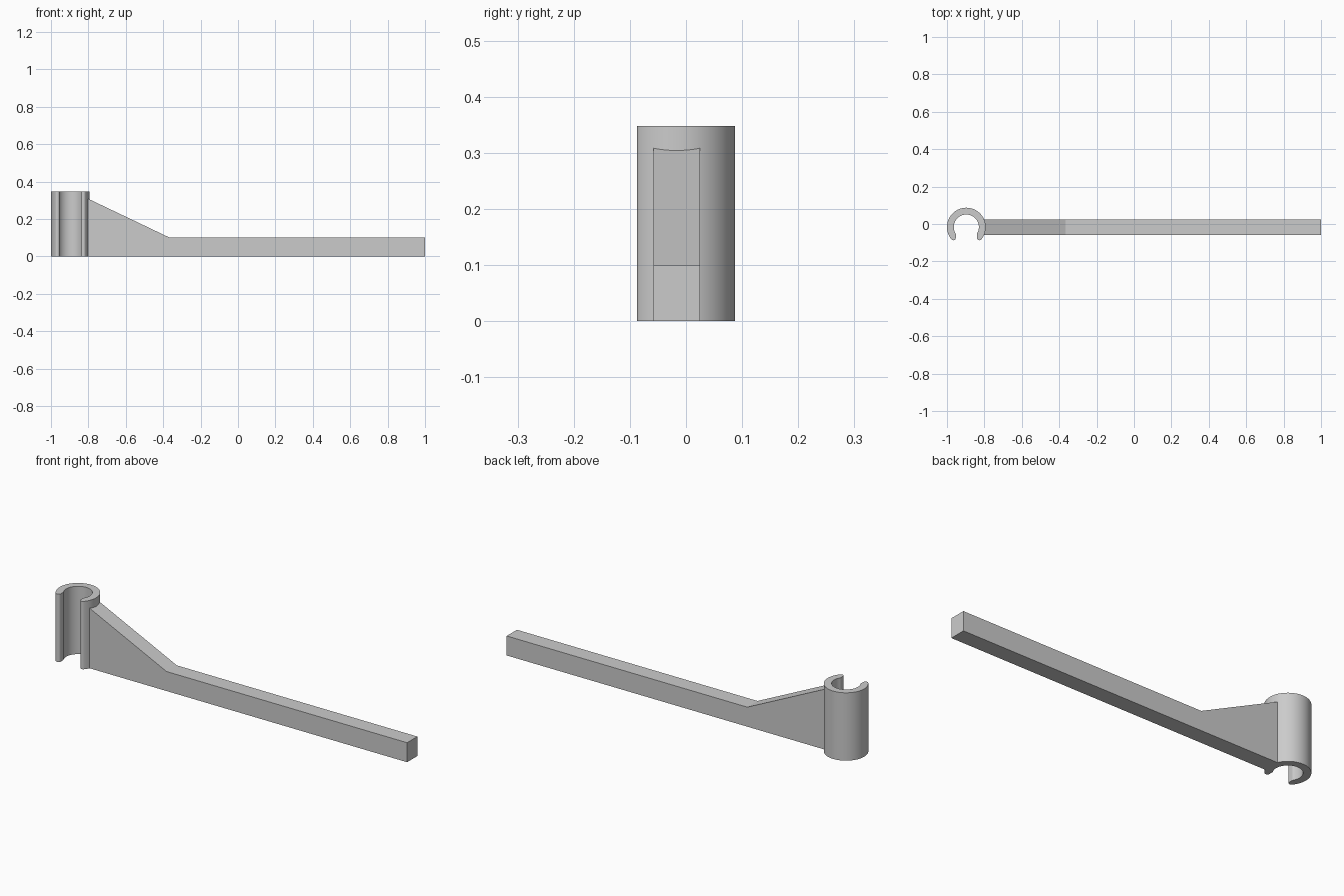
import bpy, bmesh, math
from mathutils import Vector

if "Cube" in bpy.data.objects:
    bpy.data.objects.remove(bpy.data.objects["Cube"])

grey = bpy.data.materials.new("plain grey")
grey.diffuse_color = (0.6, 0.6, 0.6, 1)
grey.use_nodes = True
grey.node_tree.nodes["Principled BSDF"].inputs["Base Color"].default_value = grey.diffuse_color


def extrude_outline(name, pts, offset):
    """Solid made by sweeping a closed planar outline along an offset."""
    bm = bmesh.new()
    face = bm.faces.new([bm.verts.new(p) for p in pts])
    ext = bmesh.ops.extrude_face_region(bm, geom=[face])
    moved = [g for g in ext["geom"] if isinstance(g, bmesh.types.BMVert)]
    bmesh.ops.translate(bm, verts=moved, vec=Vector(offset))
    bmesh.ops.recalc_face_normals(bm, faces=bm.faces)
    mesh = bpy.data.meshes.new(name)
    bm.to_mesh(mesh)
    bm.free()
    mesh.materials.append(grey)
    obj = bpy.data.objects.new(name, mesh)
    bpy.context.collection.objects.link(obj)
    bpy.context.view_layer.objects.active = obj
    obj.select_set(True)
    bpy.ops.object.shade_smooth_by_angle(angle=math.radians(25))
    obj.select_set(False)
    return obj


def arc(cx, cy, r, a0, a1, n):
    return [(cx + r * math.cos(a0 + (a1 - a0) * i / n),
             cy + r * math.sin(a0 + (a1 - a0) * i / n)) for i in range(n + 1)]


# Open clip ring: outer arc, rounded lips, straight mouth edges, inner arc
CX, CY, R_OUT, R_IN, HEIGHT = -0.8965, -0.0165, 0.1035, 0.067, 0.348
MOUTH, LIP = 0.0565, 0.01326
lx, ly = MOUTH + LIP, -0.0572
lip_angle = math.atan2(ly, lx)
in_angle = -math.acos(MOUTH / R_IN)
half = arc(0, 0, R_IN, math.pi / 2, in_angle, 32)
half += arc(lx, ly, LIP, -math.pi, lip_angle, 14)
half += arc(0, 0, R_OUT, lip_angle, math.pi / 2, 32)[1:]
# Right half, then its mirror image back round to the start
outline = half + [(-x, y) for x, y in reversed(half[1:-1])]
extrude_outline("clip_ring", [(CX + x, CY + y, 0) for x, y in outline], (0, 0, HEIGHT))

# Long arm with a sloping gusset that runs into the ring wall
Y0, Y1 = -0.058, 0.025
side = [(-0.8085, 0), (1, 0), (1, 0.1), (-0.365, 0.1), (-0.8085, 0.3114)]
extrude_outline("gusseted_arm", [(x, Y0, z) for x, z in side], (0, Y1 - Y0, 0))
